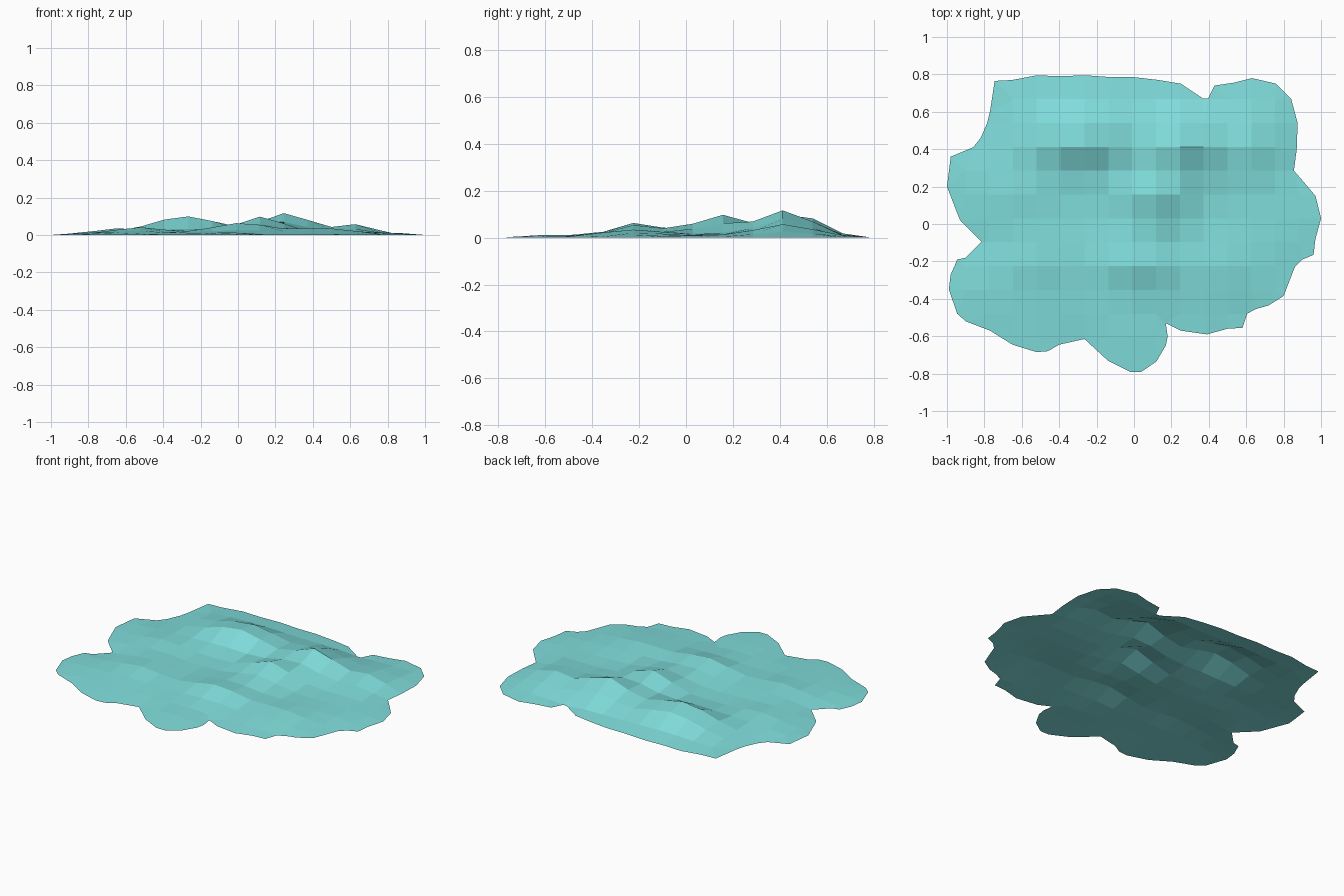
import bpy, bmesh, math
from mathutils import Vector
from mathutils.geometry import delaunay_2d_cdt, intersect_point_line

if "Cube" in bpy.data.objects:
    bpy.data.objects.remove(bpy.data.objects["Cube"])

# Shoreline outline, counter-clockwise from the right tip
OUTLINE = [
    (1.0, .03), (.97, .15), (.92, .21), (.855, .285), (.87, .40), (.875, .54),
    (.84, .67), (.76, .75), (.63, .78), (.53, .755), (.43, .74), (.395, .67),
    (.37, .67), (.25, .75), (.13, .77), (0, .785), (-.12, .785), (-.26, .795),
    (-.40, .79), (-.52, .795), (-.65, .77), (-.745, .765), (-.77, .60),
    (-.785, .54), (-.82, .46), (-.86, .41), (-.98, .36), (-1.0, .20),
    (-.95, .07), (-.93, .02), (-.815, -.095), (-.90, -.18), (-.945, -.19),
    (-.98, -.27), (-.99, -.35), (-.945, -.48), (-.90, -.52), (-.77, -.57),
    (-.65, -.645), (-.52, -.685), (-.46, -.68), (-.40, -.645), (-.265, -.615),
    (-.14, -.73), (-.02, -.79), (.04, -.79), (.12, -.735), (.17, -.65),
    (.18, -.60), (.17, -.53), (.25, -.57), (.39, -.59), (.50, -.56),
    (.58, -.555), (.605, -.48), (.65, -.455), (.72, -.435), (.80, -.385),
    (.86, -.23), (.90, -.19), (.96, -.165), (.97, -.08)]

# Hills: centre x, centre y, height, spread x, spread y
HILLS = [
    (-.28, .46, .098, .24, .14), (.26, .43, .105, .17, .15),
    (.12, .14, .085, .16, .14), (.02, -.20, .054, .20, .13),
    (.64, .42, .045, .14, .15), (-.52, -.20, .030, .16, .15),
    (.45, -.22, .024, .18, .16), (-.62, .15, .024, .15, .16)]
STEP = .1275


def shore_distance(p):
    best = 9
    for a, b in zip(OUTLINE, OUTLINE[1:] + OUTLINE[:1]):
        q, t = intersect_point_line(p, Vector(a), Vector(b))
        q = Vector(a).lerp(Vector(b), min(1, max(0, t)))
        best = min(best, (p - q).length)
    return best


def inside(x, y):
    hit = False
    for (ax, ay), (bx, by) in zip(OUTLINE, OUTLINE[1:] + OUTLINE[:1]):
        if (ay > y) != (by > y) and x < (bx - ax) * (y - ay) / (by - ay) + ax:
            hit = not hit
    return hit


def height(p, d):
    hills = sum(h * math.exp(-((p.x - x) / sx) ** 2 - ((p.y - y) / sy) ** 2)
                for x, y, h, sx, sy in HILLS)
    s = min(1, d / .24)
    return .012 * min(1, d / .15) + hills * s * (2 - s)


# Regular terrain grid inside the outline
points = [Vector(p) for p in OUTLINE]
heights_at = len(points)
for i in range(-8, 9):
    for j in range(-7, 8):
        p = Vector((-.01 + i * STEP, .03 + j * STEP))
        if inside(*p) and shore_distance(p) > .03:
            points.append(p)
verts, _, faces, *_ = delaunay_2d_cdt(points, [], [list(range(heights_at))], 1, 1e-5)

# Terrain sheet
bm = bmesh.new()
bv = []
for v in verts:
    d = shore_distance(v)
    bv.append(bm.verts.new((v.x, v.y, height(v, d) if d > .01 else 0)))
for f in faces:
    bm.faces.new([bv[k] for k in f])
for f in bm.faces:
    f.normal_update()
    if f.normal.z < 0:
        f.normal_flip()
bmesh.ops.join_triangles(bm, faces=bm.faces[:], angle_face_threshold=.6,
                         angle_shape_threshold=.6)
mesh = bpy.data.meshes.new("terrain_patch")
bm.to_mesh(mesh)
bm.free()
terrain = bpy.data.objects.new("terrain_patch", mesh)
bpy.context.collection.objects.link(terrain)

mat = bpy.data.materials.new("pale turquoise")
mat.diffuse_color = (.216, .73, .72, 1)
mat.use_nodes = True
mat.node_tree.nodes["Principled BSDF"].inputs["Base Color"].default_value = mat.diffuse_color
mesh.materials.append(mat)
